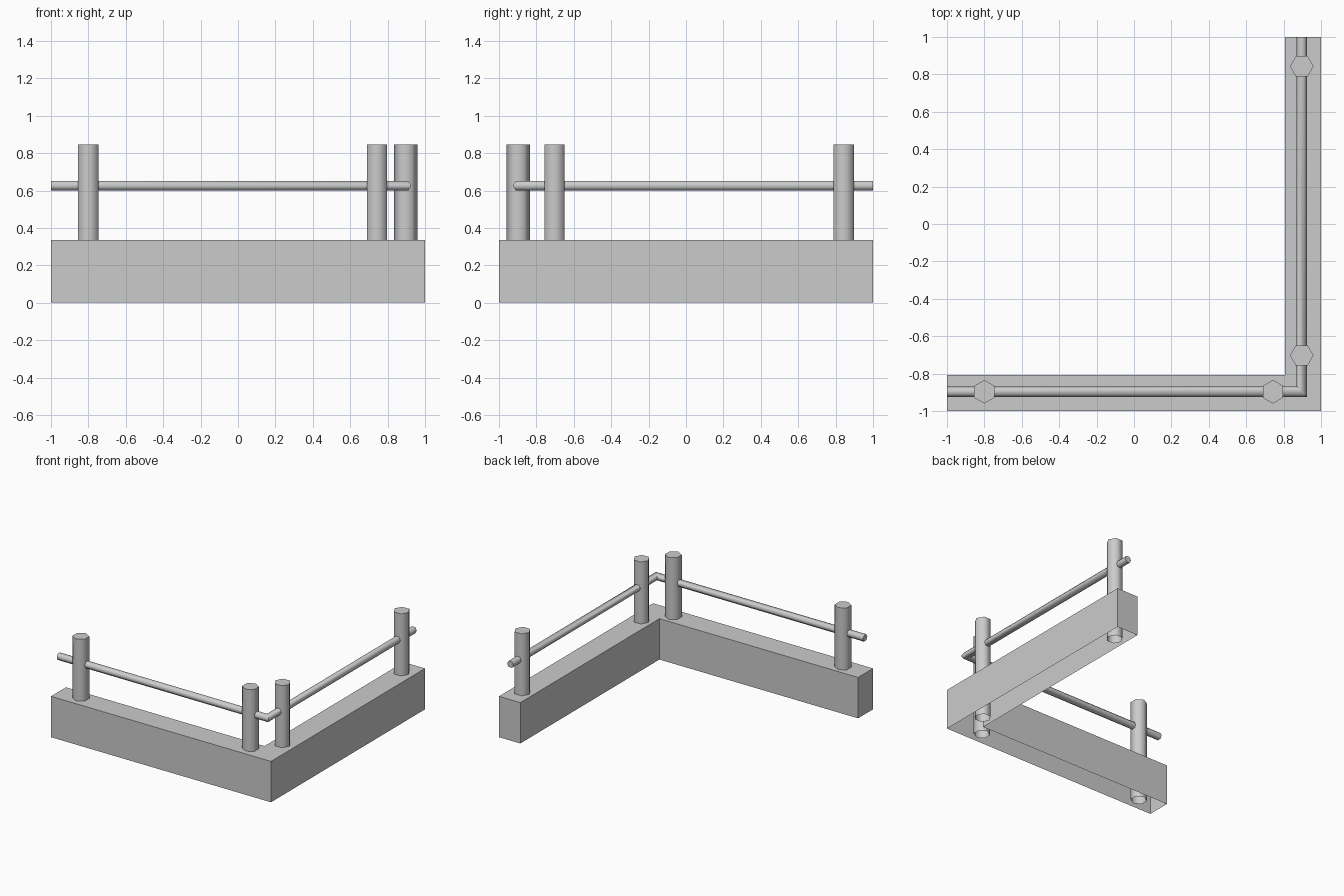
import bpy, bmesh
from math import radians, cos, sin, pi

cube = bpy.data.objects.get("Cube")
if cube:
    bpy.data.objects.remove(cube, do_unlink=True)

grey = bpy.data.materials.new("plain_grey")
grey.use_nodes = True
colour = (0.6, 0.6, 0.6, 1)
grey.diffuse_color = colour
grey.node_tree.nodes["Principled BSDF"].inputs["Base Color"].default_value = colour


def finish(name, bm):
    bmesh.ops.recalc_face_normals(bm, faces=bm.faces)
    mesh = bpy.data.meshes.new(name)
    bm.to_mesh(mesh)
    bm.free()
    mesh.materials.append(grey)
    obj = bpy.data.objects.new(name, mesh)
    bpy.context.collection.objects.link(obj)
    bpy.ops.object.select_all(action='DESELECT')
    obj.select_set(True)
    bpy.context.view_layer.objects.active = obj
    bpy.ops.object.shade_smooth_by_angle(angle=radians(65))
    return obj


def corner_sweep(name, profile, closed):
    """Sweep (outward distance, height) points along a mitred L with capped ends."""
    bm = bmesh.new()
    rings = []
    for station in ("front_end", "corner", "back_end"):
        ring = []
        for d, z in profile:
            x = -1 if station == "front_end" else d
            y = 1 if station == "back_end" else -d
            ring.append(bm.verts.new((x, y, z)))
        rings.append(ring)
    n = len(profile)
    for a, b in zip(rings, rings[1:]):
        for i in range(n if closed else n - 1):
            j = (i + 1) % n
            bm.faces.new((a[i], a[j], b[j], b[i]))
    bm.faces.new(rings[0])
    bm.faces.new(rings[-1])
    return finish(name, bm)


def hexagon(radius):
    return [(radius * cos(i * pi / 3), radius * sin(i * pi / 3)) for i in range(6)]


# Low wall, hollow and open underneath
inner, outer, wall_top = 0.806, 1.0, 0.336
corner_sweep("wall", [(inner, 0), (inner, wall_top), (outer, wall_top), (outer, 0)], False)

# Hexagonal handrail running round the corner
centre, rail_height = 0.897, 0.626
corner_sweep("rail", [(centre + u, rail_height + v) for u, v in hexagon(0.029)], True)


# Hexagonal posts, open underneath, with points facing across the wall
def post(name, x, y, across_x):
    bm = bmesh.new()
    bottom, top = [], []
    for u, v in hexagon(0.063):
        px, py = (u, v) if across_x else (v, u)
        bottom.append(bm.verts.new((x + px, y + py, 0)))
        top.append(bm.verts.new((x + px, y + py, 0.845)))
    for i in range(6):
        j = (i + 1) % 6
        bm.faces.new((bottom[i], bottom[j], top[j], top[i]))
    bm.faces.new(top)
    finish(name, bm)


post("front_post_outer", -0.8, -centre, False)
post("front_post_inner", 0.743, -centre, False)
post("side_post_inner", centre, -0.703, True)
post("side_post_outer", centre, 0.843, True)
